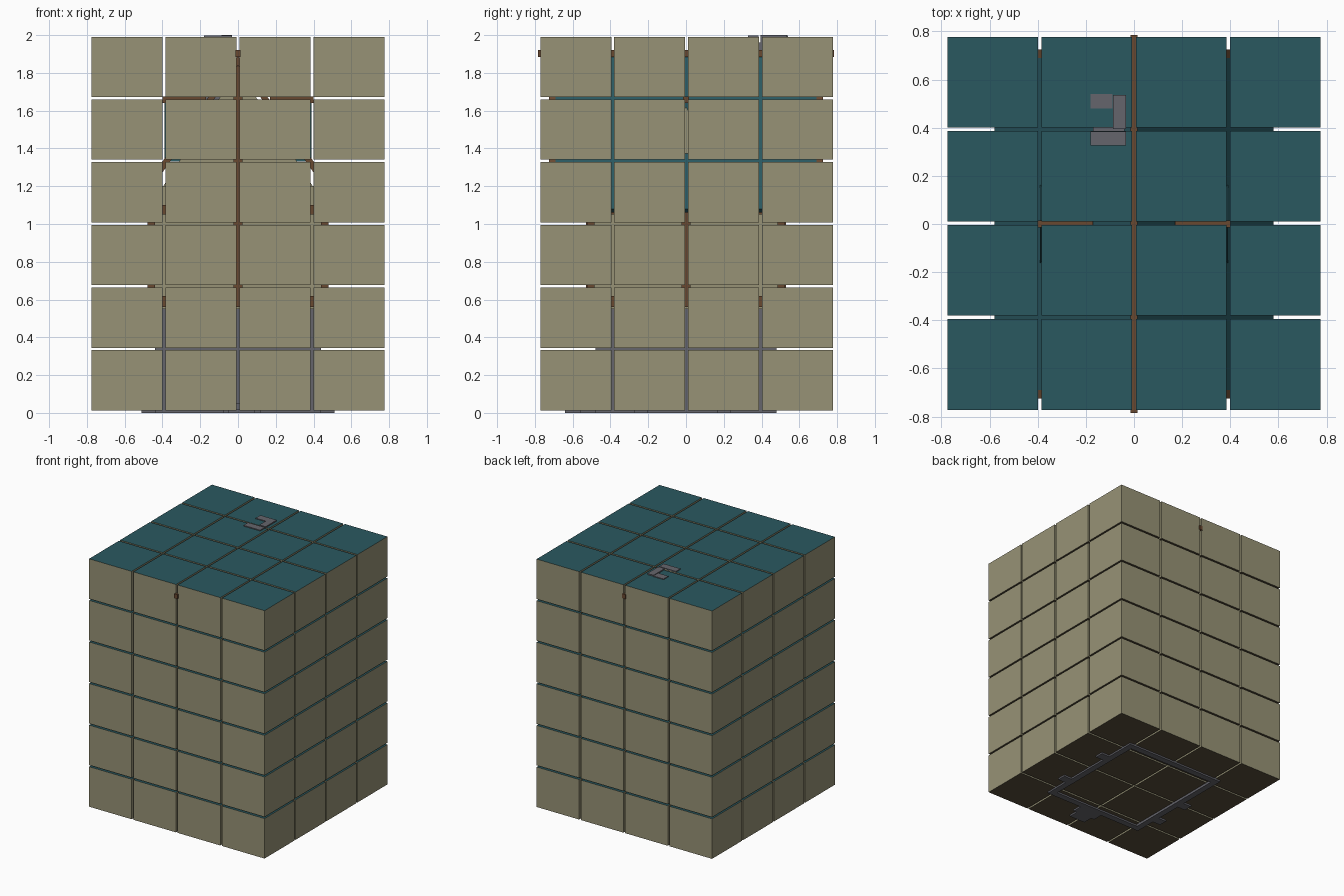
import bpy, bmesh, math
from mathutils import Matrix, Vector

if "Cube" in bpy.data.objects:
    bpy.data.objects.remove(bpy.data.objects["Cube"])


def material(name, rgb):
    m = bpy.data.materials.new(name)
    m.diffuse_color = (*rgb, 1)
    m.use_nodes = True
    m.node_tree.nodes["Principled BSDF"].inputs["Base Color"].default_value = m.diffuse_color
    return m


PLASTER = material("plaster", (0.31, 0.29, 0.18))
TEAL = material("teal", (0.023, 0.098, 0.117))
EARTH = material("earth", (0.10, 0.075, 0.045))
WOOD = material("wood", (0.14, 0.065, 0.03))
STONE = material("stone", (0.13, 0.13, 0.15))


def add_box(bm, lo, hi):
    lo, hi = Vector(lo), Vector(hi)
    mat = Matrix.Translation((lo + hi) / 2) @ Matrix.Diagonal((*(hi - lo), 1))
    bmesh.ops.create_cube(bm, size=1, matrix=mat)


def finish(name, bm, *mats):
    bmesh.ops.recalc_face_normals(bm, faces=bm.faces)
    mesh = bpy.data.meshes.new(name)
    bm.to_mesh(mesh)
    bm.free()
    for m in mats:
        mesh.materials.append(m)
    ob = bpy.data.objects.new(name, mesh)
    bpy.context.collection.objects.link(ob)
    return ob


def boxes(name, mat, items):
    bm = bmesh.new()
    for lo, hi in items:
        add_box(bm, lo, hi)
    return finish(name, bm, mat)


def prism(name, mat, profile, direction):
    """Extrude a closed 3D profile along a direction."""
    bm = bmesh.new()
    face = bm.faces.new([bm.verts.new(p) for p in profile])
    ext = bmesh.ops.extrude_face_region(bm, geom=[face])["geom"]
    bmesh.ops.translate(bm, vec=direction,
                        verts=[v for v in ext if isinstance(v, bmesh.types.BMVert)])
    if not face.is_valid or len(bm.faces) < len(profile) + 2:
        bmesh.ops.holes_fill(bm, edges=bm.edges)
    return finish(name, bm, mat)


def ring(hx, hy, t, z0, z1):
    """Four walls around a rectangle."""
    out = []
    for s in (-1, 1):
        a, b = sorted((s * hx, s * (hx - t)))
        out.append(((a, -hy, z0), (b, hy, z1)))
        a, b = sorted((s * hy, s * (hy - t)))
        out.append(((-hx + t, a, z0), (hx - t, b, z1)))
    return out


# Grid of separated blocks: teal tops, plaster sides, earth undersides
bm = bmesh.new()
P, S, PZ, SZ, Z0 = 0.391, 0.376, 0.3318, 0.319, 0.013
for i in range(4):
    for j in range(4):
        for k in range(6):
            c = Vector(((i - 1.5) * P, (j - 1.5) * P + 0.003, Z0 + SZ / 2 + k * PZ))
            h = Vector((S / 2, S / 2, SZ / 2))
            add_box(bm, c - h, c + h)
bm.normal_update()
for f in bm.faces:
    f.material_index = 1 if f.normal.z > 0.5 else 2 if f.normal.z < -0.5 else 0
finish("block_grid", bm, PLASTER, TEAL, EARTH)

# Stone ground storey, steps and buttresses
boxes("stone_storey", STONE, ring(0.44, 0.48, 0.05, 0, 0.55))
boxes("door_steps", STONE, [((-0.08, -0.56, 0), (0.12, -0.48, 0.05)),
                            ((-0.05, -0.64, 0), (0.09, -0.56, 0.02))])
boxes("buttresses", STONE, [((x - 0.035, y - 0.035, 0), (x + 0.035, y + 0.035, 0.2))
                            for x, y in ((0.475, -0.24), (0.475, 0.2), (-0.475, -0.27), (-0.475, 0.02))])

# Jettied plaster storey with timber frame
boxes("upper_walls", PLASTER, ring(0.455, 0.5, 0.04, 0.55, 1.2))
boxes("wall_plates", WOOD, ring(0.48, 0.525, 0.05, 0.56, 0.62) + ring(0.48, 0.525, 0.05, 1.05, 1.1))
boxes("corner_posts", WOOD, [((sx * 0.46 - 0.02, sy * 0.505 - 0.02, 0.6),
                              (sx * 0.46 + 0.02, sy * 0.505 + 0.02, 1.1))
                             for sx in (-1, 1) for sy in (-1, 1)])
boxes("centre_posts", WOOD, [((-0.025, y - 0.02, 0.6), (0.025, y + 0.02, 1.88))
                             for y in (-0.51, 0.51)] +
      [((x - 0.02, -0.025, 0.6), (x + 0.02, 0.025, 1.06)) for x in (-0.46, 0.46)])
for s in (-1, 1):
    prism("gable_wall", PLASTER, [(-0.46, s * 0.49, 1.1), (0.46, s * 0.49, 1.1), (0, s * 0.49, 1.82)],
          (0, -s * 0.03, 0))

# Steep roof slopes, edge boards and dormers on both sides
for s in (-1, 1):
    slope = [(0, 1.89), (s * 0.58, 1.08), (s * 0.55, 1.06), (0, 1.84)]
    prism("roof_slope", TEAL, [(x, -0.69, z) for x, z in slope], (0, 1.38, 0))
    for y in (-0.725, 0.69):
        prism("edge_board", WOOD, [(x, y, z) for x, z in slope], (0, 0.035, 0))
    prism("dormer_front", PLASTER, [(s * 0.37, -0.13, 1.34), (s * 0.37, 0.13, 1.34), (s * 0.37, 0, 1.62)],
          (-s * 0.15, 0, 0))
    for t in (-1, 1):
        prism("dormer_roof", TEAL, [(s * 0.39, 0, 1.66), (s * 0.39, t * 0.17, 1.33),
                                    (s * 0.39, t * 0.14, 1.33), (s * 0.39, 0, 1.62)], (-s * 0.22, 0, 0))
    a, b = sorted((s * 0.17, s * 0.4))
    boxes("dormer_ridge", WOOD, [((a, -0.015, 1.64), (b, 0.015, 1.675))])

# Ridge beam whose ends poke out of the blocks
boxes("ridge_beam", WOOD, [((-0.014, -0.784, 1.885), (0.014, 0.784, 1.92))])

# Chimney with broken rim showing on top
boxes("chimney", STONE, [((-0.17, 0.34, 1.45), (-0.04, 0.53, 1.96))])
boxes("chimney_rim", STONE, [((-0.18, 0.48, 1.95), (-0.09, 0.54, 1.997)),
                             ((-0.088, 0.395, 1.95), (-0.033, 0.535, 2.0)),
                             ((-0.18, 0.327, 1.95), (-0.033, 0.385, 1.998))])
